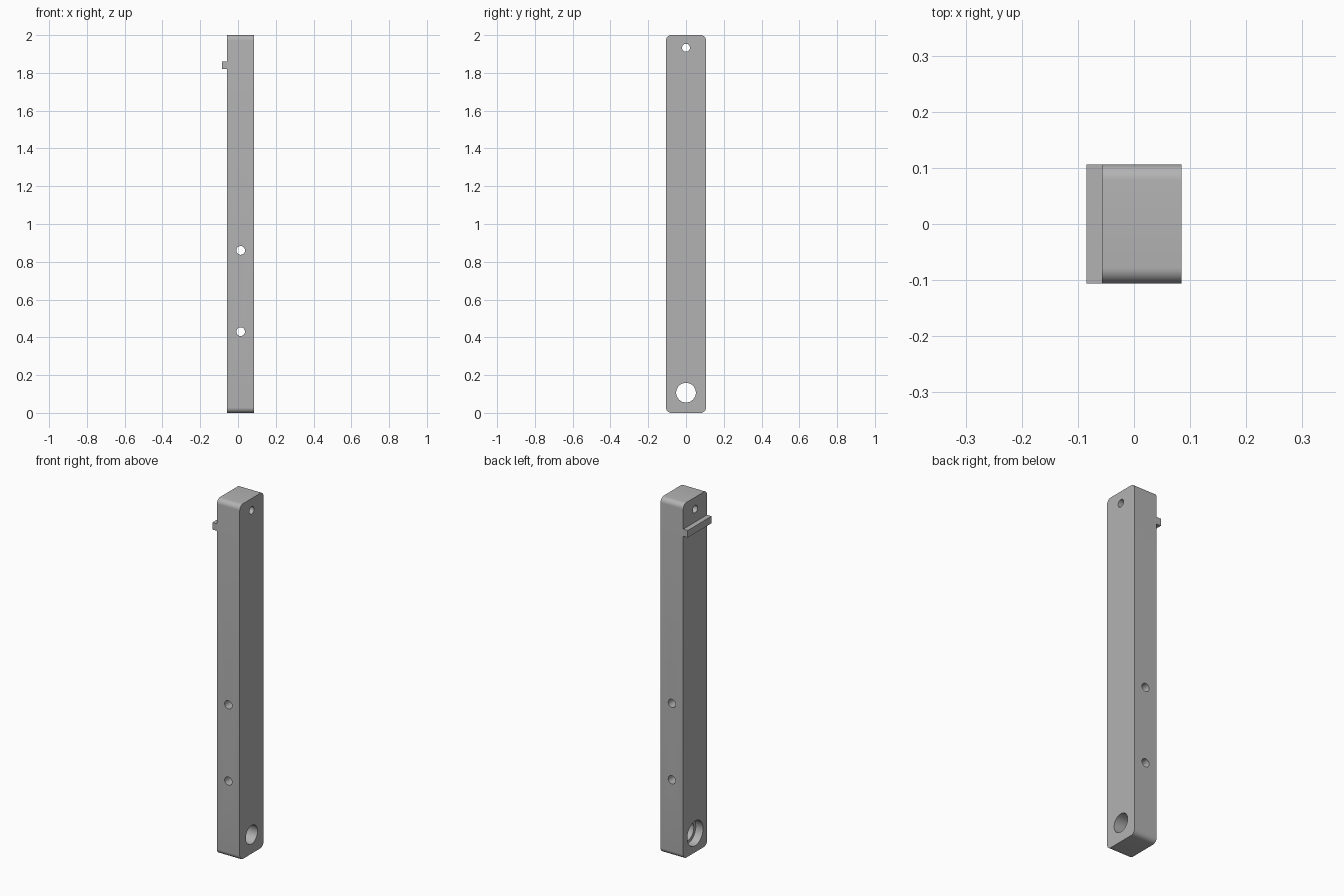
import bpy
import bmesh
import math
from mathutils import Matrix

if "Cube" in bpy.data.objects:
    bpy.data.objects.remove(bpy.data.objects["Cube"], do_unlink=True)

grey = bpy.data.materials.new("plain grey")
grey.use_nodes = True
grey.diffuse_color = (0.45, 0.45, 0.45, 1)
grey.node_tree.nodes["Principled BSDF"].inputs["Base Color"].default_value = grey.diffuse_color

HALF_DEPTH = 0.106
BAR_MIN, BAR_MAX = -0.057, 0.085
BAR_MID = (BAR_MIN + BAR_MAX) / 2


def add_object(name, bm):
    mesh = bpy.data.meshes.new(name)
    bmesh.ops.recalc_face_normals(bm, faces=bm.faces)
    bm.to_mesh(mesh)
    bm.free()
    mesh.materials.append(grey)
    obj = bpy.data.objects.new(name, mesh)
    bpy.context.collection.objects.link(obj)
    return obj


def box(name, x0, x1, z0, z1, radius=0):
    """Full-depth box, optionally with its x-running edges rounded."""
    bm = bmesh.new()
    bmesh.ops.create_cube(bm, size=1)
    for v in bm.verts:
        v.co.x = x0 if v.co.x < 0 else x1
        v.co.y = math.copysign(HALF_DEPTH, v.co.y)
        v.co.z = z0 if v.co.z < 0 else z1
    if radius:
        edges = [e for e in bm.edges if abs(e.verts[0].co.x - e.verts[1].co.x) > 0.01]
        bmesh.ops.bevel(bm, geom=edges, offset=radius, segments=8,
                        affect='EDGES', profile=0.5)
    return add_object(name, bm)


def drill(target, name, axis, centre, radius, length):
    """Cut a round hole along the given axis."""
    bm = bmesh.new()
    turn = Matrix.Rotation(math.pi / 2, 4, 'Y' if axis == 'X' else 'X')
    bmesh.ops.create_cone(bm, cap_ends=True, segments=48, radius1=radius,
                          radius2=radius, depth=length,
                          matrix=Matrix.Translation(centre) @ turn)
    cutter = add_object(name, bm)
    cutter.hide_render = True
    mod = target.modifiers.new(name, 'BOOLEAN')
    mod.object = cutter
    mod.solver = 'EXACT'
    bpy.context.view_layer.objects.active = target
    bpy.ops.object.modifier_apply(modifier=name)
    bpy.data.objects.remove(cutter, do_unlink=True)


# Main bar with rounded ends
bar = box("bar", BAR_MIN, BAR_MAX, 0, 2, radius=0.028)

# Pin hole near the top and stepped pivot hole near the bottom
drill(bar, "pin_hole", 'X', (0, 0, 1.933), 0.021, 1)
drill(bar, "pivot_hole", 'X', (0, 0, 0.107), 0.052, 1)
drill(bar, "pivot_recess", 'X', (BAR_MIN, 0, 0.107), 0.07, 0.09)

# Cross holes from front to back
for z in (0.43, 0.86):
    drill(bar, "cross_hole", 'Y', (BAR_MID, 0, z), 0.023, 1)

# Rib across the side
rib = box("rib", -0.085, BAR_MIN, 1.82, 1.86)

bpy.ops.object.select_all(action='DESELECT')
bar.select_set(True)
bpy.context.view_layer.objects.active = bar
bpy.ops.object.shade_smooth_by_angle(angle=math.radians(30))
